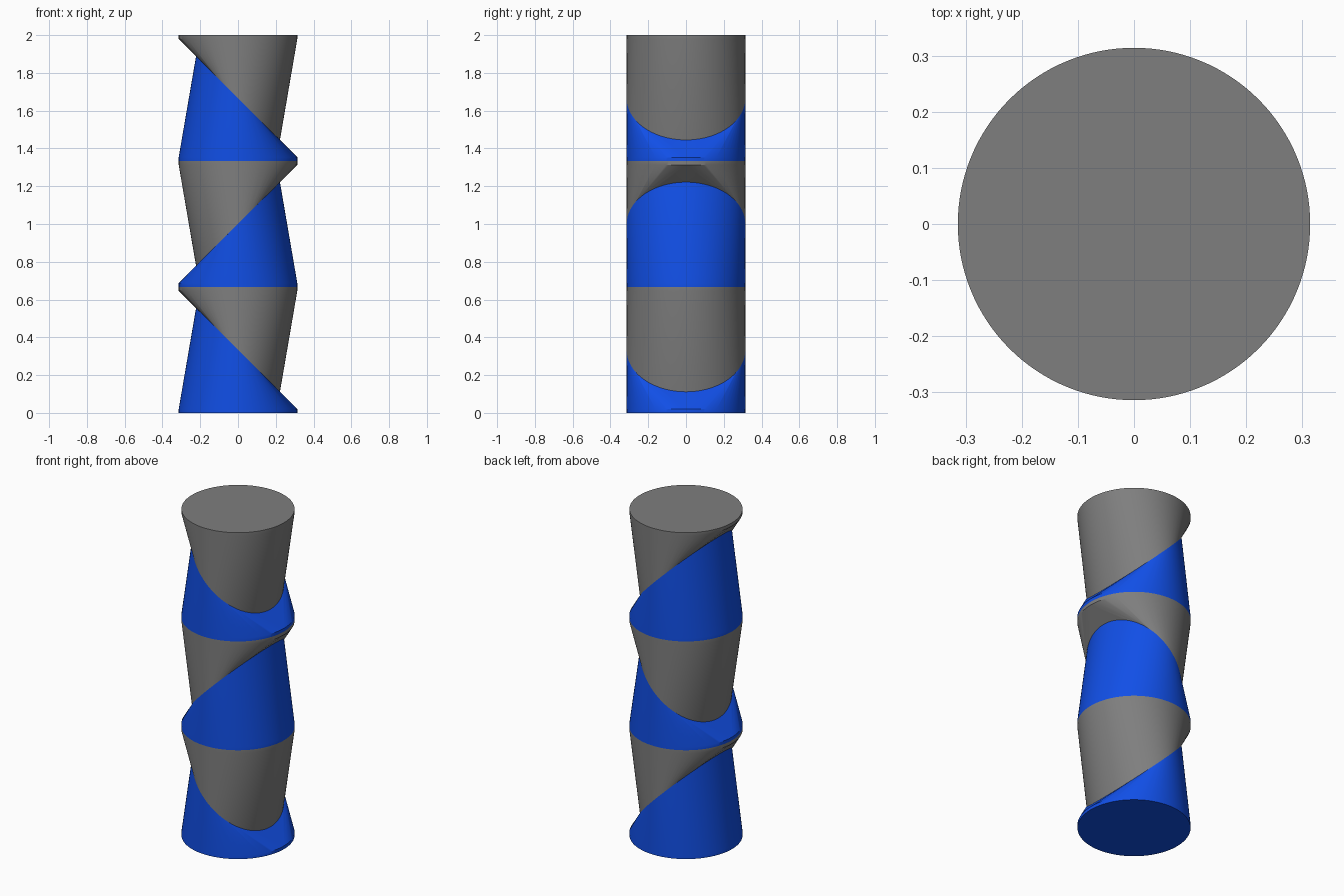
import bpy, bmesh, math
from mathutils import Matrix, Vector

cube = bpy.data.objects.get("Cube")
if cube:
    bpy.data.objects.remove(cube, do_unlink=True)

RADIUS = 0.314
MODULE = 2 / 3          # height of one jointed pair
LIP = 0.02              # thin straight rim on each flat end
SEGMENTS = 128


def material(name, rgb):
    mat = bpy.data.materials.new(name)
    mat.use_nodes = True
    mat.diffuse_color = (*rgb, 1)
    mat.node_tree.nodes["Principled BSDF"].inputs["Base Color"].default_value = (*rgb, 1)
    return mat


blue = material("blue", (0.006, 0.085, 0.87))
grey = material("grey", (0.21, 0.21, 0.21))


def ring(bm, matrix):
    for i in range(SEGMENTS):
        a = 2 * math.pi * i / SEGMENTS
        bm.verts.new(matrix @ Vector((RADIUS * math.cos(a), RADIUS * math.sin(a), 0)))


def half_segment(name, mat, matrix):
    """Skin stretched from a flat rimmed disc to a disc tilted by 45 degrees."""
    bm = bmesh.new()
    ring(bm, Matrix())
    ring(bm, Matrix.Translation((0, 0, LIP)))
    ring(bm, Matrix.Translation((0, 0, MODULE / 2)) @ Matrix.Rotation(math.radians(45), 4, 'Y'))
    bmesh.ops.convex_hull(bm, input=bm.verts[:])
    # Merge the triangles of the flat end discs
    bmesh.ops.dissolve_limit(bm, angle_limit=0.0005, verts=bm.verts[:], edges=bm.edges[:])
    bmesh.ops.recalc_face_normals(bm, faces=bm.faces[:])
    bm.transform(matrix)
    mesh = bpy.data.meshes.new(name)
    bm.to_mesh(mesh)
    bm.free()
    mesh.materials.append(mat)
    obj = bpy.data.objects.new(name, mesh)
    bpy.context.collection.objects.link(obj)
    return obj


# Three stacked pairs, every second one turned half a revolution
parts = []
flip = Matrix.Translation((0, 0, MODULE)) @ Matrix.Rotation(math.pi, 4, 'Y')
for i, level in enumerate(("bottom", "middle", "top")):
    place = Matrix.Translation((0, 0, i * MODULE)) @ Matrix.Rotation(math.pi * (i % 2), 4, 'Z')
    parts.append(half_segment(level + "_lower_half", blue, place))
    parts.append(half_segment(level + "_upper_half", grey, place @ flip))

# Smooth skin, crisp rims
bpy.ops.object.select_all(action='DESELECT')
for obj in parts:
    obj.select_set(True)
bpy.context.view_layer.objects.active = parts[0]
bpy.ops.object.shade_smooth_by_angle(angle=math.radians(30))
